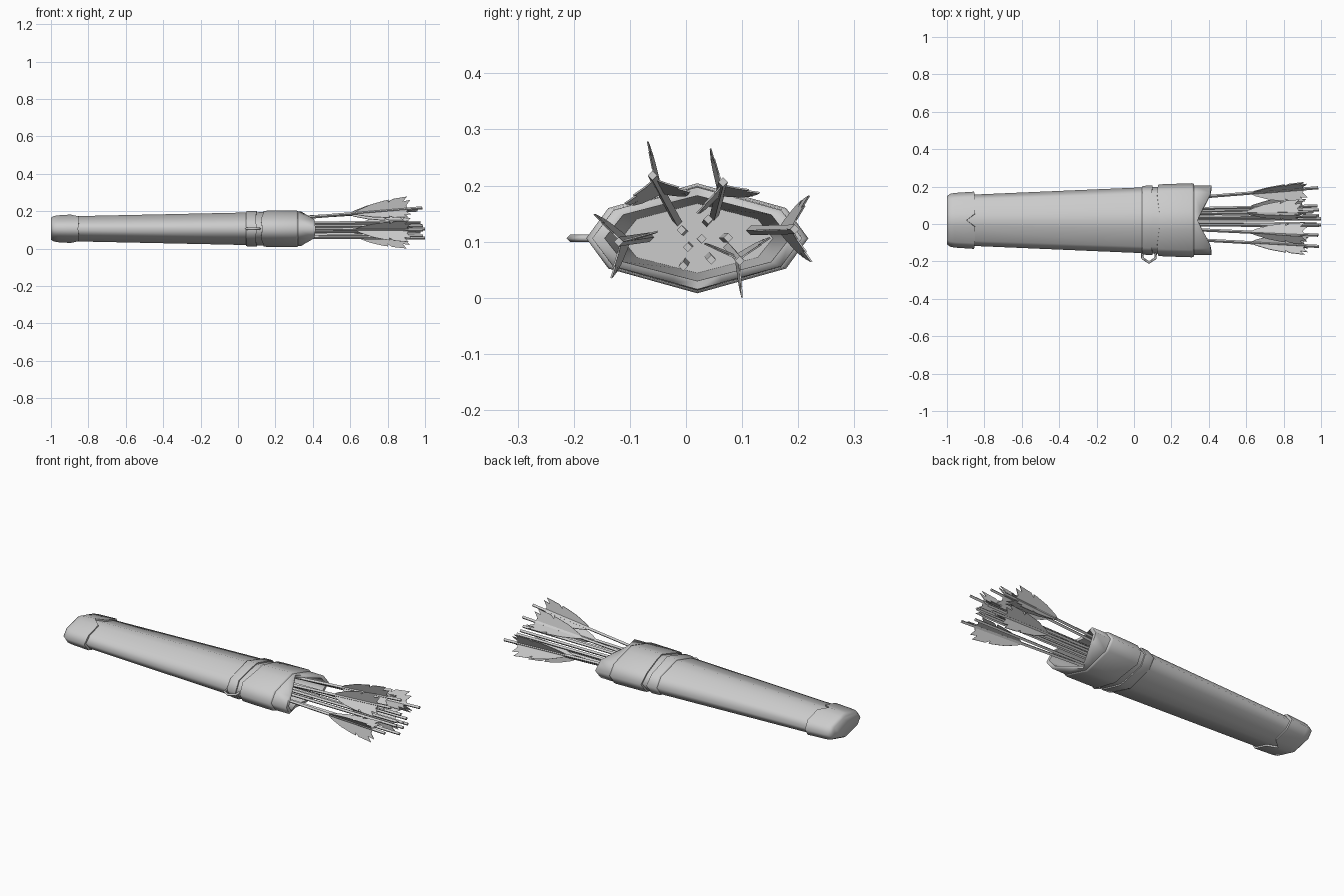
import bpy, bmesh, math
from mathutils import Vector

if "Cube" in bpy.data.objects:
    bpy.data.objects.remove(bpy.data.objects["Cube"])

grey = bpy.data.materials.new("plain grey")
grey.use_nodes = True
grey.diffuse_color = (0.6, 0.6, 0.6, 1)
grey.node_tree.nodes["Principled BSDF"].inputs["Base Color"].default_value = (0.6, 0.6, 0.6, 1)

CY, CZ = 0.02, 0.106
# Flattened eight-sided section; extra points beside the ridges allow notches
quarter = [(1, 0), (0.8, 0.55), (0.24, 0.865), (0, 1)]
SECTION = quarter + [(-a, b) for a, b in quarter[2::-1]]
SECTION += [(a, -b) for a, b in SECTION[-2:0:-1]]


def finish(name, bm, angle=None):
    bmesh.ops.recalc_face_normals(bm, faces=bm.faces)
    mesh = bpy.data.meshes.new(name)
    bm.to_mesh(mesh)
    bm.free()
    mesh.materials.append(grey)
    ob = bpy.data.objects.new(name, mesh)
    bpy.context.collection.objects.link(ob)
    if angle:
        bpy.ops.object.select_all(action='DESELECT')
        ob.select_set(True)
        bpy.context.view_layer.objects.active = ob
        bpy.ops.object.shade_smooth_by_angle(angle=math.radians(angle))
    return ob


def loft(name, rings, closed=False):
    """Each ring is (x or four x values from side to ridge, half width, half height)."""
    bm = bmesh.new()
    loops = []
    for xs, w, h in rings:
        xs = xs if isinstance(xs, tuple) else (xs,) * 4
        loop = []
        for a, b in SECTION:
            k = min(range(4), key=lambda i: abs(quarter[i][0] - abs(a)))
            loop.append(bm.verts.new((xs[k], CY + a * w, CZ + b * h)))
        loops.append(loop)
    pairs = list(zip(loops, loops[1:]))
    if closed:
        pairs.append((loops[-1], loops[0]))
    n = len(SECTION)
    for p, q in pairs:
        for i in range(n):
            j = (i + 1) % n
            bm.faces.new((p[i], p[j], q[j], q[i]))
    if not closed:
        bm.faces.new(loops[0])
        bm.faces.new(loops[-1])
    return finish(name, bm, 78)


# Quiver body: outer wall, notched mouth, inner wall and floor
mouth = (0.415, 0.408, 0.36, 0.34)
loft("quiver_body", [(-0.98, 0.132, 0.065), (0.05, 0.176, 0.087), (0.32, 0.187, 0.093),
                     (mouth, 0.187, 0.091), (mouth, 0.165, 0.076), (0.0, 0.135, 0.062)])

# End cap with a notch at each ridge
edge = (-0.855, -0.85, -0.85, -0.895)
loft("end_cap", [(-1, 0.128, 0.058), (-0.985, 0.141, 0.068), (-0.96, 0.146, 0.072),
                 (edge, 0.153, 0.076), (edge, 0.136, 0.067)])

# Collar and strap bands
back = (0.13, 0.122, 0.135, 0.137)
loft("collar", [(back, 0.178, 0.085), (back, 0.191, 0.095), (0.16, 0.193, 0.097),
                (0.31, 0.198, 0.098), (0.322, 0.194, 0.095), (0.322, 0.18, 0.088)], True)
band = (0.1, 0.095, 0.098, 0.102)
loft("strap_band", [(0.042, 0.17, 0.084), (0.042, 0.181, 0.092), (0.05, 0.184, 0.094),
                    (band, 0.186, 0.095), (band, 0.173, 0.085)], True)

# Strap loop on the front edge
curve = bpy.data.curves.new("strap_loop", 'CURVE')
curve.dimensions = '3D'
curve.bevel_depth = 0.007
curve.bevel_resolution = 0
spline = curve.splines.new('POLY')
path = [(0.045, -0.15), (0.045, -0.183), (0.08, -0.206), (0.115, -0.183), (0.115, -0.15)]
spline.points.add(len(path) - 1)
for point, (x, y) in zip(spline.points, path):
    point.co = (x, y, CZ, 1)
curve.materials.append(grey)
bpy.context.collection.objects.link(bpy.data.objects.new("strap_loop", curve))


def shaft(name, start, end, r=0.0065):
    bm = bmesh.new()
    d = end - start
    bmesh.ops.create_cone(bm, cap_ends=True, segments=4, radius1=r * 1.3, radius2=r * 1.3,
                          depth=d.length)
    bmesh.ops.transform(bm, matrix=d.to_track_quat('Z', 'Y').to_matrix().to_4x4(), verts=bm.verts)
    bmesh.ops.translate(bm, vec=(start + end) / 2, verts=bm.verts)
    finish(name, bm)


# Feather outline: distance forward of the nock, height above the shaft
FEATHER = [(0.37, 0), (0.34, 0.018), (0.27, 0.042), (0.2, 0.056), (0.175, 0.059), (0.18, 0.045),
           (0.155, 0.061), (0.075, 0.068), (0.1, 0.043), (0.06, 0.048), (0.085, 0.02), (0.075, 0)]


def feather(name, start, end, degrees, thick=0.003):
    axis = (end - start).normalized()
    t = math.radians(degrees)
    out = Vector((0, math.cos(t), math.sin(t)))
    out = (out - axis * out.dot(axis)).normalized()
    side = axis.cross(out) * thick / 2
    bm = bmesh.new()
    layers = [[bm.verts.new(end - axis * a + out * h + side * s) for a, h in FEATHER]
              for s in (-1, 1)]
    for layer in layers:
        bm.faces.new(layer)
    n = len(FEATHER)
    for i in range(n):
        j = (i + 1) % n
        bm.faces.new((layers[0][i], layers[0][j], layers[1][j], layers[1][i]))
    finish(name, bm)


# Fletched arrows: foot (y, z), tail (x, y, z), turn of the three feathers
fletched = [((-0.015, 0.135), (0.985, -0.06, 0.218), 100),
            ((0.05, 0.145), (0.96, 0.066, 0.206), 108),
            ((-0.065, 0.108), (0.99, -0.12, 0.1), 15),
            ((0.115, 0.12), (0.985, 0.194, 0.122), 62),
            ((0.075, 0.09), (0.98, 0.096, 0.066), 35)]
for n, ((y, z), tail, turn) in enumerate(fletched, 1):
    start, end = Vector((-0.01, y, z)), Vector(tail)
    shaft(f"fletched_arrow_{n}", start, end)
    for k in range(3):
        feather(f"arrow_{n}_feather_{k + 1}", start, end, turn + 120 * k)

# Plain arrows standing in the middle
plain = [(-0.008, 0.121), (0.04, 0.14), (0.028, 0.105), (0.075, 0.107),
         (0.003, 0.09), (-0.005, 0.056), (0.045, 0.068)]
for n, (y, z) in enumerate(plain, 1):
    start = Vector((-0.01, CY + (y - CY) * 0.85, CZ + (z - CZ) * 0.85))
    shaft(f"plain_arrow_{n}", start, Vector((1 - 0.012 * (n % 3), y, z)))
